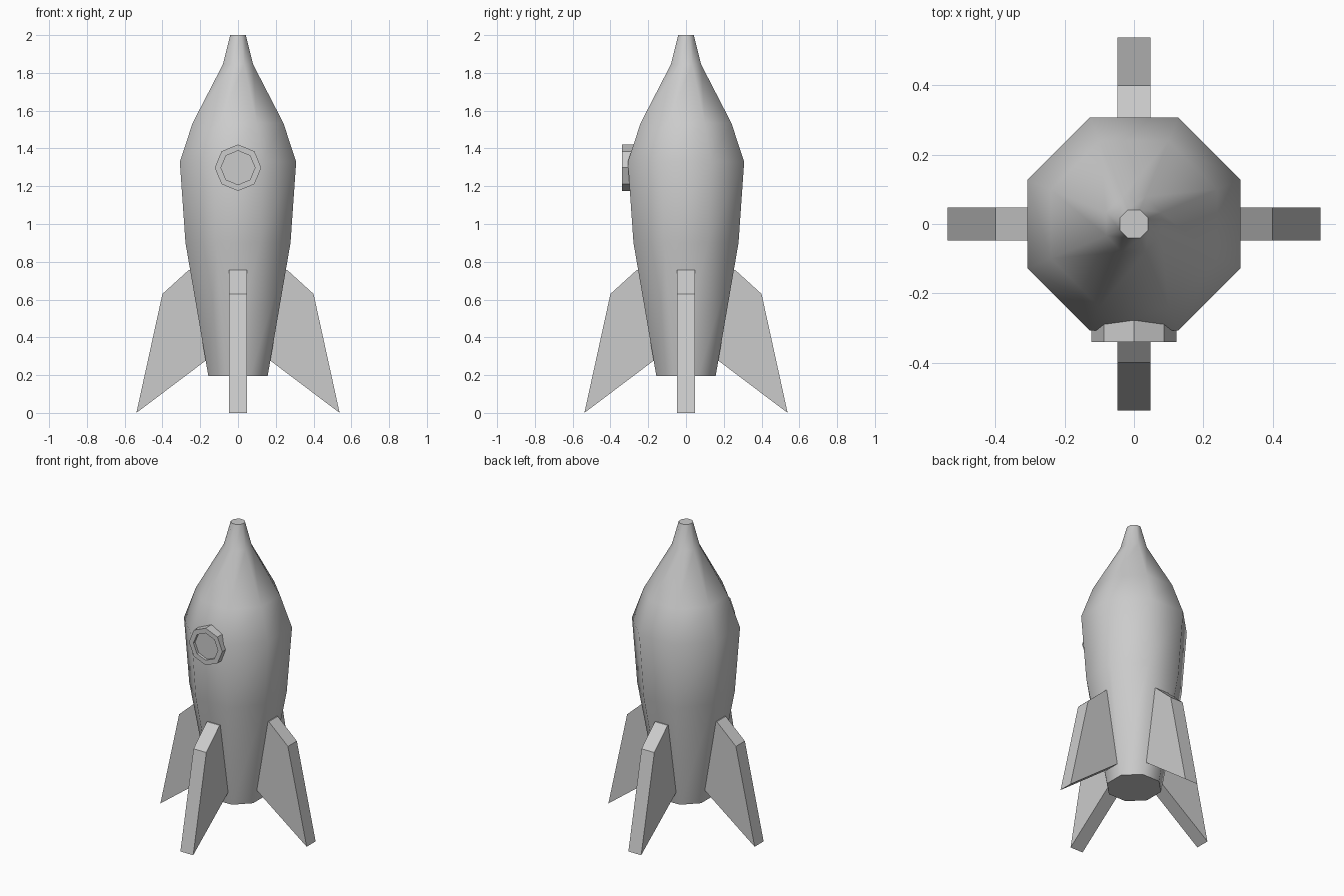
import bpy, bmesh
from math import cos, sin, pi, radians

if "Cube" in bpy.data.objects:
    bpy.data.objects.remove(bpy.data.objects["Cube"])


def make_object(name, bm):
    bmesh.ops.recalc_face_normals(bm, faces=bm.faces)
    mesh = bpy.data.meshes.new(name)
    bm.to_mesh(mesh)
    bm.free()
    obj = bpy.data.objects.new(name, mesh)
    bpy.context.collection.objects.link(obj)
    return obj


def loft(name, rings):
    """Skin a list of vertex-position rings and cap both ends."""
    bm = bmesh.new()
    loops = [[bm.verts.new(p) for p in ring] for ring in rings]
    n = len(loops[0])
    for a, b in zip(loops, loops[1:]):
        for i in range(n):
            j = (i + 1) % n
            bm.faces.new((a[i], a[j], b[j], b[i]))
    bm.faces.new(loops[0])
    bm.faces.new(loops[-1])
    return make_object(name, bm)


# Hull: octagonal, flats facing the axes (half width, height)
hull_profile = [(0.157, 0.195), (0.278, 0.90), (0.308, 1.33),
                (0.24, 1.535), (0.08, 1.845), (0.041, 2.0)]
angles = [pi / 8 + i * pi / 4 for i in range(8)]
hull = loft("hull", [[(w / cos(pi / 8) * cos(a), w / cos(pi / 8) * sin(a), z)
                      for a in angles] for w, z in hull_profile])
bpy.ops.object.select_all(action='DESELECT')
hull.select_set(True)
bpy.context.view_layer.objects.active = hull
bpy.ops.object.shade_smooth_by_angle(angle=radians(50))

# Porthole: octagonal rim with slightly recessed glass (radius, y)
porthole_profile = [(0.123, -0.26), (0.123, -0.34), (0.09, -0.34), (0.09, -0.322)]
loft("porthole", [[(r * cos(i * pi / 4), y, 1.298 + r * sin(i * pi / 4))
                   for i in range(8)] for r, y in porthole_profile])

# Four swept fins (distance from axis, height)
fin_profile = [(0.24, 0.757), (0.26, 0.757), (0.40, 0.63),
               (0.538, 0.0), (0.16, 0.285)]
for k, side in enumerate(("right", "back", "left", "front")):
    fin = loft(side + "_fin", [[(r, t, z) for r, z in fin_profile]
                               for t in (-0.047, 0.047)])
    fin.rotation_euler.z = k * pi / 2
